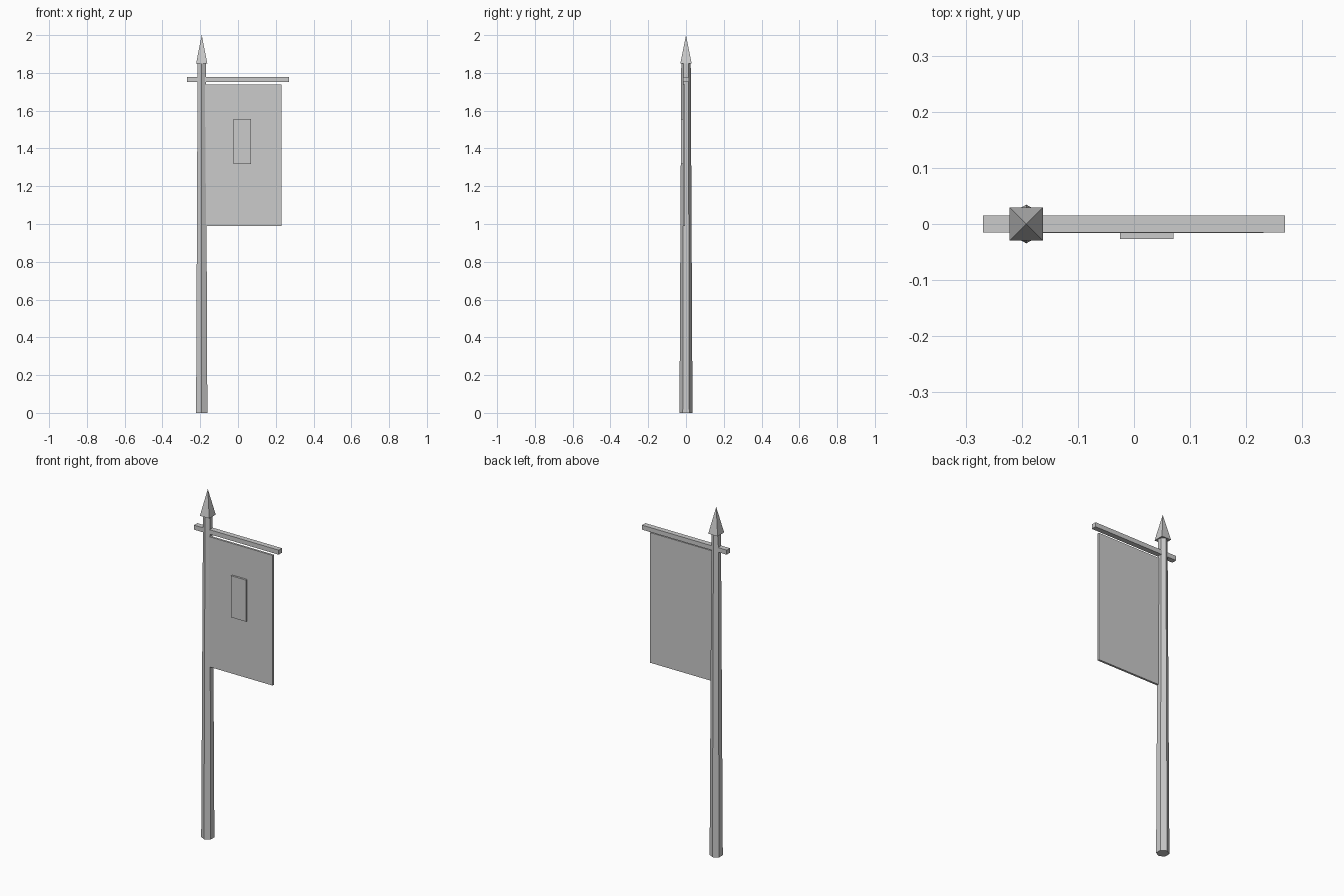
import bpy, bmesh
from math import pi, sin, cos

if "Cube" in bpy.data.objects:
    bpy.data.objects.remove(bpy.data.objects["Cube"])

POLE_X = -0.192


def make_object(name, bm):
    bmesh.ops.recalc_face_normals(bm, faces=bm.faces[:])
    mesh = bpy.data.meshes.new(name)
    bm.to_mesh(mesh)
    bm.free()
    obj = bpy.data.objects.new(name, mesh)
    bpy.context.collection.objects.link(obj)
    return obj


def box(name, x, y, z):
    """Box from (min, max) pairs on each axis."""
    bm = bmesh.new()
    bmesh.ops.create_cube(bm, size=1)
    for v in bm.verts:
        v.co = [lo + (c + 0.5) * (hi - lo) for c, (lo, hi) in zip(v.co, (x, y, z))]
    return make_object(name, bm)


def tapered(name, sides, start, r0, r1, z0, z1):
    """Upright prism on the pole axis; r1 = 0 gives a point."""
    bm = bmesh.new()

    def ring(r, z):
        if r == 0:
            return [bm.verts.new((POLE_X, 0, z))] * sides
        angles = [start + 2 * pi * i / sides for i in range(sides)]
        return [bm.verts.new((POLE_X + r * cos(a), r * sin(a), z)) for a in angles]

    low, high = ring(r0, z0), ring(r1, z1)
    bm.faces.new(low[::-1])
    if r1:
        bm.faces.new(high)
    for i in range(sides):
        j = (i + 1) % sides
        quad = [low[i], low[j], high[j], high[i]]
        bm.faces.new(quad if r1 else quad[:3])
    return make_object(name, bm)


# Hexagonal tapering pole and square spear tip
tapered("pole", 6, pi / 2, 0.0345, 0.025, 0.0, 1.855)
tapered("finial", 4, pi / 4, 0.042, 0.0, 1.85, 2.0)

# Crossbar above the cloth
box("crossbar", (-0.269, 0.269), (-0.015, 0.015), (1.752, 1.778))

# Hanging cloth with a raised plain panel on its front
box("banner_cloth", (-0.185, 0.231), (-0.016, -0.004), (0.99, 1.738))
box("banner_panel", (-0.025, 0.07), (-0.027, -0.015), (1.318, 1.557))
